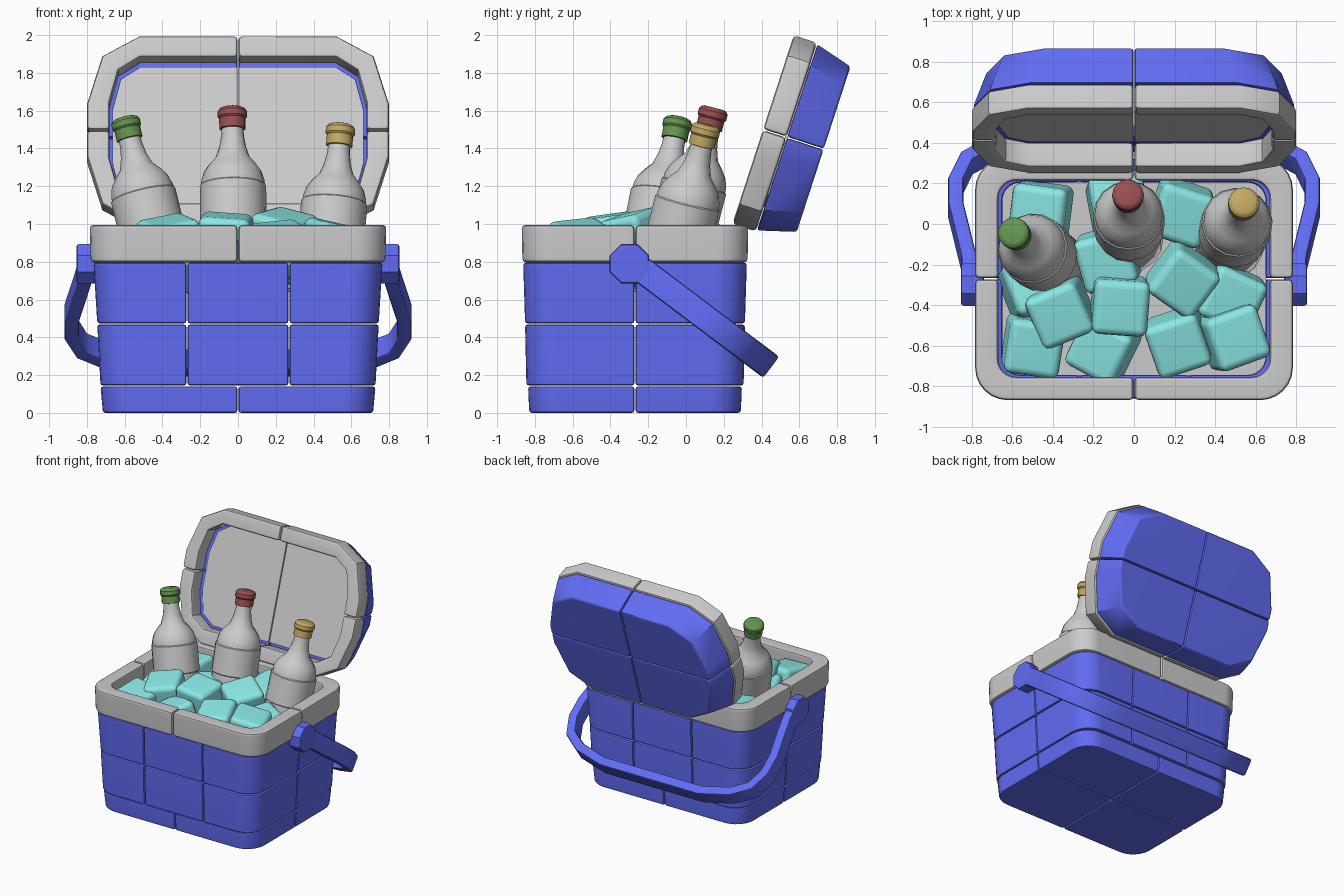
import bpy, bmesh, math
from mathutils import Matrix, Vector, Euler

if "Cube" in bpy.data.objects:
    bpy.data.objects.remove(bpy.data.objects["Cube"])


def material(name, r, g, b):
    m = bpy.data.materials.new(name)
    m.diffuse_color = (r, g, b, 1)
    m.use_nodes = True
    m.node_tree.nodes["Principled BSDF"].inputs["Base Color"].default_value = m.diffuse_color
    return m


BLUE = material("blue_plastic", 0.12, 0.15, 0.9)
ICE = material("ice", 0.26, 0.82, 0.8)
GREEN = material("green_cap", 0.13, 0.3, 0.08)
RED = material("red_cap", 0.32, 0.08, 0.08)
YELLOW = material("yellow_cap", 0.55, 0.4, 0.12)


def finish(name, bm, mat=None, matrix=None, bevel=0, segments=2, limit=50):
    bmesh.ops.recalc_face_normals(bm, faces=bm.faces)
    me = bpy.data.meshes.new(name)
    bm.to_mesh(me)
    bm.free()
    ob = bpy.data.objects.new(name, me)
    bpy.context.collection.objects.link(ob)
    if mat:
        me.materials.append(mat)
    if matrix:
        ob.matrix_world = matrix
    bpy.ops.object.select_all(action='DESELECT')
    ob.select_set(True)
    bpy.context.view_layer.objects.active = ob
    if bevel:
        mod = ob.modifiers.new("bevel", 'BEVEL')
        mod.width, mod.segments = bevel, segments
        mod.limit_method, mod.angle_limit = 'ANGLE', math.radians(limit)
        bpy.ops.object.modifier_apply(modifier=mod.name)
    bpy.ops.object.shade_smooth_by_angle(angle=math.radians(35))
    if bevel:
        ob.modifiers.new("weighted", 'WEIGHTED_NORMAL').keep_sharp = True
    return ob


def loft(levels, ring=False):
    """Skin matching loops; a ring closes last to first, otherwise ends are capped."""
    bm = bmesh.new()
    vs = [[bm.verts.new(p) for p in lv] for lv in levels]
    pairs = list(zip(vs, vs[1:])) + ([(vs[-1], vs[0])] if ring else [])
    n = len(vs[0])
    for a, b in pairs:
        for i in range(n):
            j = (i + 1) % n
            bm.faces.new((a[i], a[j], b[j], b[i]))
    if not ring:
        bm.faces.new(vs[0])
        bm.faces.new(vs[-1])
    bmesh.ops.recalc_face_normals(bm, faces=bm.faces)
    return bm


def rounded(hx, hy, z, rx, ry, seg):
    pts = []
    for k, (sx, sy) in enumerate(((1, 1), (-1, 1), (-1, -1), (1, -1))):
        for i in range(seg + 1):
            a = (k + i / seg) * math.pi / 2
            pts.append((sx * (hx - rx) + rx * math.cos(a), sy * (hy - ry) + ry * math.sin(a), z))
    return pts


def panels(name, levels, ring, xcuts, ycuts, mat, matrix, bevel=0.014):
    """Cut a lofted shell into panels separated by thin seams."""
    src, out, gap = loft(levels, ring), bmesh.new(), 0.003
    xs, ys = [-9] + xcuts + [9], [-9] + ycuts + [9]
    for x0, x1 in zip(xs, xs[1:]):
        for y0, y1 in zip(ys, ys[1:]):
            bm = src.copy()
            for co, no in (((x0 + gap, 0, 0), (-1, 0, 0)), ((x1 - gap, 0, 0), (1, 0, 0)),
                           ((0, y0 + gap, 0), (0, -1, 0)), ((0, y1 - gap, 0), (0, 1, 0))):
                bmesh.ops.bisect_plane(bm, geom=bm.verts[:] + bm.edges[:] + bm.faces[:],
                                       plane_co=co, plane_no=no, clear_outer=True)
                edges = [e for e in bm.edges if e.is_boundary]
                if edges:
                    bmesh.ops.holes_fill(bm, edges=edges, sides=0)
            tmp = bpy.data.meshes.new("tmp")
            bm.to_mesh(tmp)
            bm.free()
            out.from_mesh(tmp)
            bpy.data.meshes.remove(tmp)
    src.free()
    return finish(name, out, mat, matrix, bevel)


# Cooler body: base, two rows of wall panels, rim, inner floor
BODY = Matrix.Translation((0, -0.27, 0))


def body(hx, hy, z, r=0.16):
    return rounded(hx, hy, z, r, r, 6)


panels("base", [body(.715, .56, 0), body(.728, .566, .14)], False, [0], [0], BLUE, BODY)
for name, lo, hi in (("lower_wall", (.728, .575, .145), (.745, .582, .468)),
                     ("upper_wall", (.745, .582, .474), (.765, .592, .795))):
    panels(name, [body(*lo), body(*hi), body(.65, .475, hi[2], .09), body(.65, .475, lo[2], .09)],
           True, [-.27, .27], [0], BLUE, BODY)
panels("rim", [body(.78, .596, .797), body(.785, .6, .995), body(.67, .485, .995, .09),
               body(.67, .485, .797, .09)], True, [0], [0], None, BODY, 0.02)
finish("inner_floor", loft([body(.652, .477, .64, .09), body(.652, .477, .66, .09)]), None, BODY)

# Open lid, leaning back: rim, outer shell, inner panel
LID = Matrix.Translation((0, .408, 1.5)) @ Matrix.Rotation(math.radians(72), 4, 'X')


def lid(hx, hy, z, rx=.28, ry=.38):
    return rounded(hx, hy, z, rx, ry, 2)


panels("lid_rim", [lid(.8, .525, 0), lid(.8, .525, -.13), lid(.68, .405, -.13, .16, .25),
                   lid(.68, .405, 0, .16, .25)], True, [0], [0], None, LID, 0.02)
panels("lid_shell", [lid(.795, .518, -.134), lid(.725, .46, -.337)], False, [0], [0], BLUE, LID)
panels("lid_inner_panel", [lid(.665, .39, -.14, .15, .24), lid(.665, .39, -.122, .15, .24)],
       False, [0], [], None, LID, 0.004)

# Carry handle swung to the back: half path of x and distance from the pivot
half = [(.812, -.02), (.815, .12), (.88, .45), (.88, .6), (.825, .74), (.69, .83), (.45, .89)]
path = [Vector((x, s)) for x, s in half + [(-x, s) for x, s in reversed(half)]]
sections = []
for i, p in enumerate(path):
    t = (path[min(i + 1, len(path) - 1)] - path[max(i - 1, 0)]).normalized()
    side = Vector((t.y, -t.x)) * 0.038
    a, b = p + side, p - side
    sections.append([(a.x, a.y, -.07), (b.x, b.y, -.07), (b.x, b.y, .07), (a.x, a.y, .07)])
HANDLE = Matrix.Translation((0, -.29, .8)) @ Matrix.Rotation(math.radians(-37), 4, 'X')
finish("handle", loft(sections), BLUE, HANDLE, 0.015)
for sx, name in ((-1, "left_pivot"), (1, "right_pivot")):
    discs = [[(sx * x, -.3 + .113 * math.cos((k + .5) * math.pi / 4),
               .79 + .113 * math.sin((k + .5) * math.pi / 4)) for k in range(8)] for x in (.74, .855)]
    finish(name, loft(discs), BLUE, None, 0.015)


# Bottles: profiles are (distance below the cap top, radius)
def lathe(profile, n=16):
    return loft([[(r * math.cos(2 * math.pi * k / n), r * math.sin(2 * math.pi * k / n), -d)
                  for k in range(n)] for d, r in profile])


cap = [(0, .055), (.006, .068), (.02, .078), (.05, .078), (.06, .07), (.115, .07), (.118, .055)]
glass = [(.1, .058), (.15, .06), (.21, .07), (.27, .09), (.31, .125), (.35, .153), (.4, .168),
         (.422, .169), (.428, .176), (.64, .176), (.646, .168), (.9, .168), (.94, .14)]
for name, mat, low, top in (("left", GREEN, (-.465, -.15, 1.0), (-.6, -.04, 1.56)),
                            ("middle", RED, (-.025, -.01, 1.0), (-.03, .15, 1.615)),
                            ("right", YELLOW, (.5, -.02, 1.0), (.545, .11, 1.525))):
    axis = Vector(top) - Vector(low)
    m = Matrix.Translation(top) @ axis.to_track_quat('Z', 'Y').to_matrix().to_4x4()
    finish(name + "_bottle", lathe(glass), None, m)
    finish(name + "_bottle_cap", lathe(cap), mat, m)

# Ice cubes: centre, tilt x, y and turn z in degrees
cubes = [(-.46, .06, .83, 6, -8, -8), (-.08, .1, .83, -8, 5, 10), (.23, .06, .84, 10, 6, -18),
         (-.13, -.17, .84, 8, -8, 15), (-.36, -.43, .89, 10, -10, 22), (-.07, -.4, .91, 8, 4, -4),
         (.24, -.27, .92, 10, 12, -35), (.22, -.58, .86, 12, -6, 18), (.49, -.56, .87, 6, 12, 20),
         (-.5, -.6, .83, 8, 6, -8), (-.15, -.61, .8, 14, -8, -28), (.48, -.36, .8, 6, 8, -25),
         (-.5, -.31, .8, -8, 10, 20)]
for i, (x, y, z, a, b, c) in enumerate(cubes):
    bm = bmesh.new()
    bmesh.ops.create_cube(bm, size=0.275)
    rot = Euler([math.radians(v) for v in (a, b, c)]).to_matrix().to_4x4()
    finish(f"ice_cube_{i + 1}", bm, ICE, Matrix.Translation((x, y, z)) @ rot, 0.04, 3)
